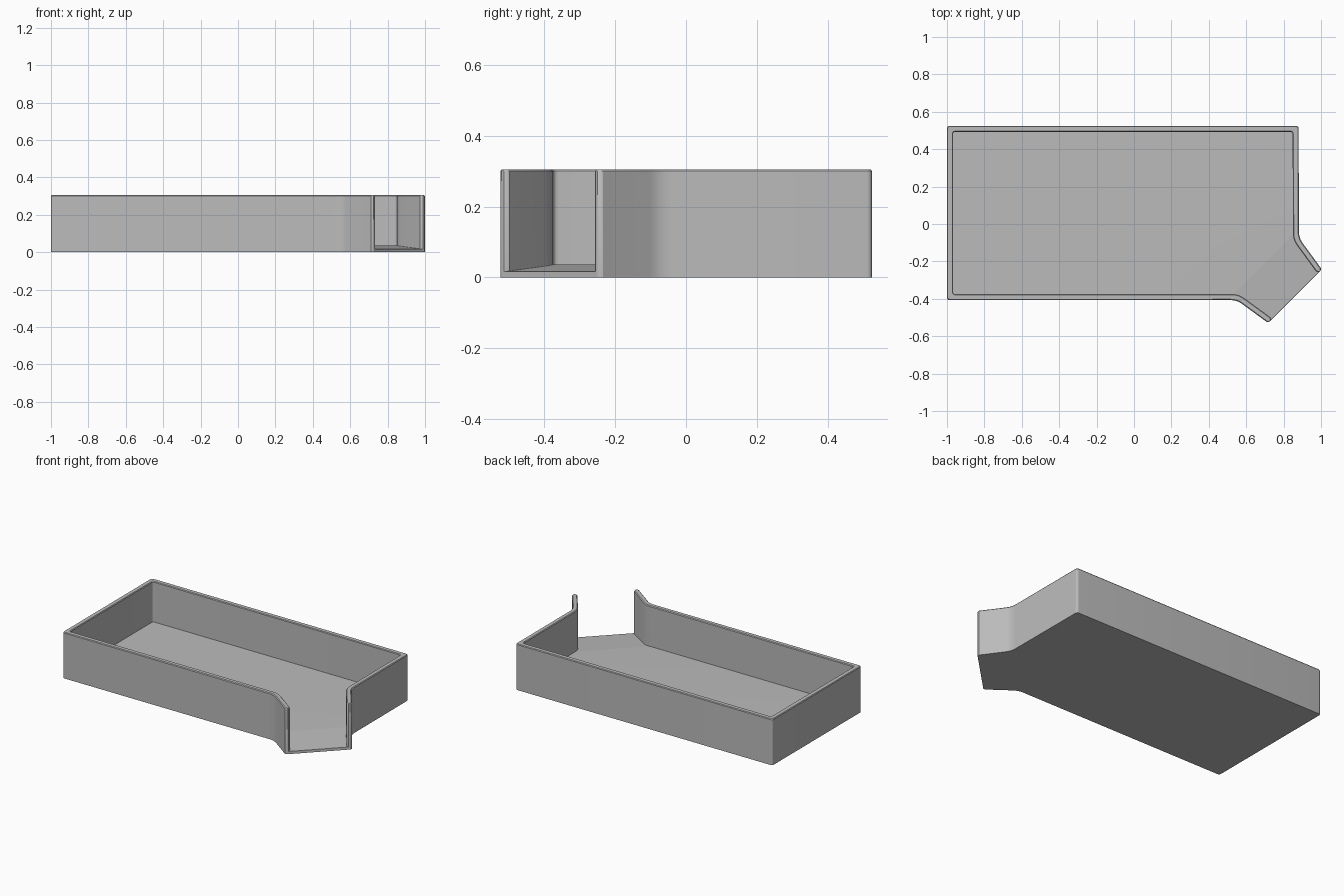
import bpy, bmesh
from mathutils import Vector

cube = bpy.data.objects.get("Cube")
if cube:
    bpy.data.objects.remove(cube, do_unlink=True)

HEIGHT, WALL, FLOOR, LIP, EDGE = 0.305, 0.032, 0.037, 0.017, 0.005
SEGMENTS = 6


def mirrored(p):
    """Mirror a point across the diagonal axis of the spout."""
    return Vector((0.475 - p.y, 0.475 - p.x))


def offset(path, d):
    """Parallel path at distance d on the inner side, with mitred corners."""
    result = []
    for i, p in enumerate(path):
        a = (p - path[i - 1]).normalized() if i else None
        b = (path[i + 1] - p).normalized() if i < len(path) - 1 else a
        a = a or b
        na, nb = Vector((a.y, -a.x)), Vector((b.y, -b.x))
        result.append(p + (na + nb) * d / (1 + na.dot(nb)))
    return result


def fillet(path, trims):
    """Round the inner corners of an open path with smooth arcs."""
    result = [path[0]]
    for i in range(1, len(path) - 1):
        p = path[i]
        start = p + (path[i - 1] - p).normalized() * trims[i - 1]
        end = p + (path[i + 1] - p).normalized() * trims[i - 1]
        for k in range(SEGMENTS + 1):
            t = k / SEGMENTS
            result.append(start * (1 - t) ** 2 + p * 2 * t * (1 - t) + end * t * t)
    return result + [path[-1]]


# Wall outline from one spout tip around the tray to the other
tip, bend = Vector((0.71, -0.524)), Vector((0.55, -0.407))
corners = [tip, bend, Vector((-1, bend.y)), Vector((-1, 0.525)),
           Vector((0.88, 0.525)), mirrored(bend), mirrored(tip)]
trims = [0.035, 0.016, 0.016, 0.016, 0.035]
outer = fillet(corners, trims)
inner = fillet(offset(corners, WALL), trims)

# Rounded wall ends at the spout
ahead = (tip - bend).normalized()
first_o, first_i = outer[0], inner[0]
for pinch, step in ((0.15, 0.007), (0.35, 0.011)):
    o = first_o.lerp(first_i, pinch) + ahead * step
    i = first_i.lerp(first_o, pinch) + ahead * step
    outer = [o] + outer + [mirrored(o)]
    inner = [i] + inner + [mirrored(i)]

# Floor height falls along the spout
ramp_count = 3 + SEGMENTS
s_low = inner[0].x - inner[0].y
s_high = inner[ramp_count].x - inner[ramp_count].y


def floor_z(p):
    t = (p.x - p.y - s_high) / (s_low - s_high)
    return FLOOR + (LIP - FLOOR) * t


# Wall sections with a softened rim
bm = bmesh.new()
sections = []
last = len(outer) - 1
for n, (o, i) in enumerate(zip(outer, inner)):
    soft = (i - o).normalized() * EDGE
    on_ramp = min(n, last - n) < ramp_count
    profile = [(o, 0), (o, HEIGHT - EDGE), (o + soft, HEIGHT),
               (i - soft, HEIGHT), (i, HEIGHT - EDGE),
               (i, floor_z(i) if on_ramp else FLOOR)]
    sections.append([bm.verts.new((p.x, p.y, z)) for p, z in profile])
for a, b in zip(sections, sections[1:]):
    for k in range(len(a) - 1):
        bm.faces.new((a[k], a[k + 1], b[k + 1], b[k]))
bm.faces.new(sections[0])
bm.faces.new(sections[-1])

# Underside, tray floor, sloping spout and pouring lip
bm.faces.new([s[0] for s in sections])
bm.faces.new([s[-1] for s in sections[ramp_count:last - ramp_count + 1]])
for n in range(ramp_count):
    bm.faces.new((sections[n][-1], sections[n + 1][-1],
                  sections[last - n - 1][-1], sections[last - n][-1]))
bm.faces.new((sections[0][0], sections[0][-1], sections[-1][-1], sections[-1][0]))
bmesh.ops.recalc_face_normals(bm, faces=bm.faces)

mesh = bpy.data.meshes.new("tray_with_spout")
bm.to_mesh(mesh)
bm.free()
tray = bpy.data.objects.new("tray_with_spout", mesh)
bpy.context.collection.objects.link(tray)

# Plain grey finish
grey = bpy.data.materials.new("plain_grey")
grey.use_nodes = True
colour = (0.5, 0.5, 0.5, 1)
grey.diffuse_color = colour
grey.node_tree.nodes["Principled BSDF"].inputs["Base Color"].default_value = colour
mesh.materials.append(grey)

bpy.context.view_layer.objects.active = tray
tray.select_set(True)
bpy.ops.object.shade_smooth_by_angle(angle=0.5)
